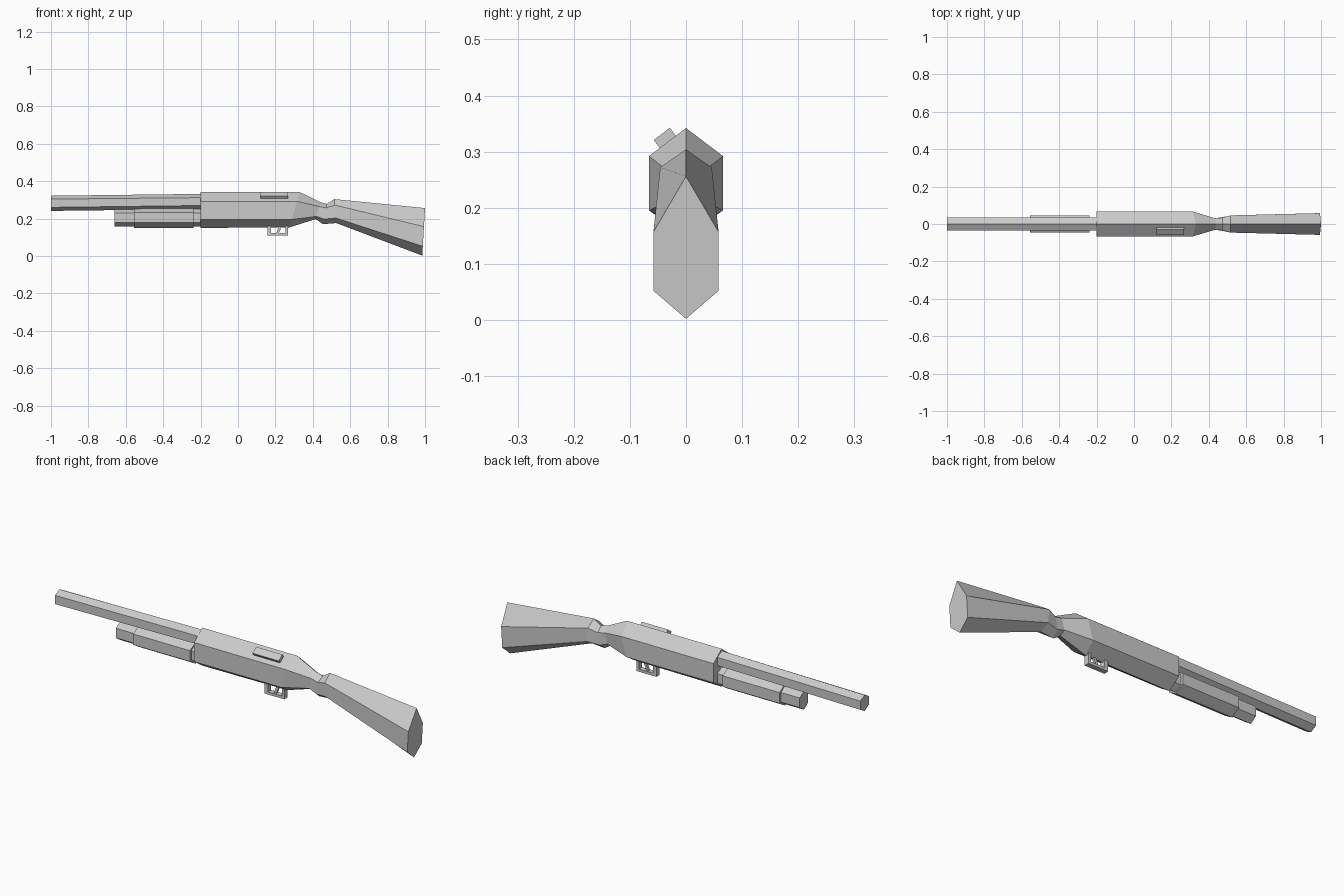
import bpy, bmesh
from math import radians
from mathutils import Matrix

if "Cube" in bpy.data.objects:
    bpy.data.objects.remove(bpy.data.objects["Cube"])


def finish(name, bm):
    bmesh.ops.recalc_face_normals(bm, faces=bm.faces)
    mesh = bpy.data.meshes.new(name)
    bm.to_mesh(mesh)
    bm.free()
    ob = bpy.data.objects.new(name, mesh)
    bpy.context.collection.objects.link(ob)
    return ob


def hex_loft(name, sections):
    """Six-sided loft along x; section = (x_top, x_bottom, z_top, z_up, z_low, z_bottom, half_width)."""
    bm = bmesh.new()
    rings = []
    for xt, xb, zt, zu, zl, zb, w in sections:
        outline = [(0, zt), (w, zu), (w, zl), (0, zb), (-w, zl), (-w, zu)]
        rings.append([bm.verts.new((xb + (xt - xb) * (z - zb) / (zt - zb), y, z))
                      for y, z in outline])
    for a, b in zip(rings, rings[1:]):
        for i in range(6):
            j = (i + 1) % 6
            bm.faces.new((a[i], a[j], b[j], b[i]))
    bm.faces.new(rings[0])
    bm.faces.new(rings[-1])
    return finish(name, bm)


def box(name, center, size, axis='X', angle=0):
    bm = bmesh.new()
    m = (Matrix.Translation(center) @ Matrix.Rotation(radians(angle), 4, axis)
         @ Matrix.Diagonal((*size, 1)))
    bmesh.ops.create_cube(bm, size=1, matrix=m)
    return finish(name, bm)


# Receiver, narrow wrist and flared stock in one loft
hex_loft("receiver_and_stock", [
    (-0.20, -0.20, 0.342, 0.292, 0.195, 0.150, 0.066),
    (0.33, 0.275, 0.342, 0.292, 0.195, 0.153, 0.066),
    (0.44, 0.415, 0.288, 0.265, 0.212, 0.197, 0.031),
    (0.475, 0.455, 0.278, 0.257, 0.197, 0.170, 0.034),
    (0.515, 0.525, 0.304, 0.272, 0.203, 0.176, 0.046),
    (1.00, 0.985, 0.256, 0.157, 0.052, 0.002, 0.058),
])

# Slightly tapered barrel
hex_loft("barrel", [
    (-1.00, -1.00, 0.322, 0.304, 0.260, 0.241, 0.034),
    (-0.19, -0.19, 0.332, 0.312, 0.270, 0.251, 0.034),
])

# Tube below the barrel and the sliding grip around it
hex_loft("magazine_tube", [
    (-0.66, -0.66, 0.250, 0.229, 0.180, 0.157, 0.034),
    (-0.19, -0.19, 0.250, 0.229, 0.180, 0.157, 0.034),
])
hex_loft("fore_grip", [
    (-0.555, -0.555, 0.258, 0.233, 0.178, 0.150, 0.046),
    (-0.237, -0.237, 0.258, 0.233, 0.178, 0.150, 0.046),
])

# Raised plate on the sloping top of the receiver
box("ejection_port", (0.195, -0.036, 0.322), (0.147, 0.036, 0.024), 'X', 37)

# Trigger guard frame and trigger
for name, x, w in (("guard_front", 0.167, 0.02), ("guard_rear", 0.261, 0.014)):
    box(name, (x, 0, 0.137), (w, 0.026, 0.055))
box("guard_bottom", (0.2125, 0, 0.116), (0.11, 0.026, 0.013))
box("trigger", (0.218, 0, 0.138), (0.013, 0.012, 0.042), 'Y', 22)
